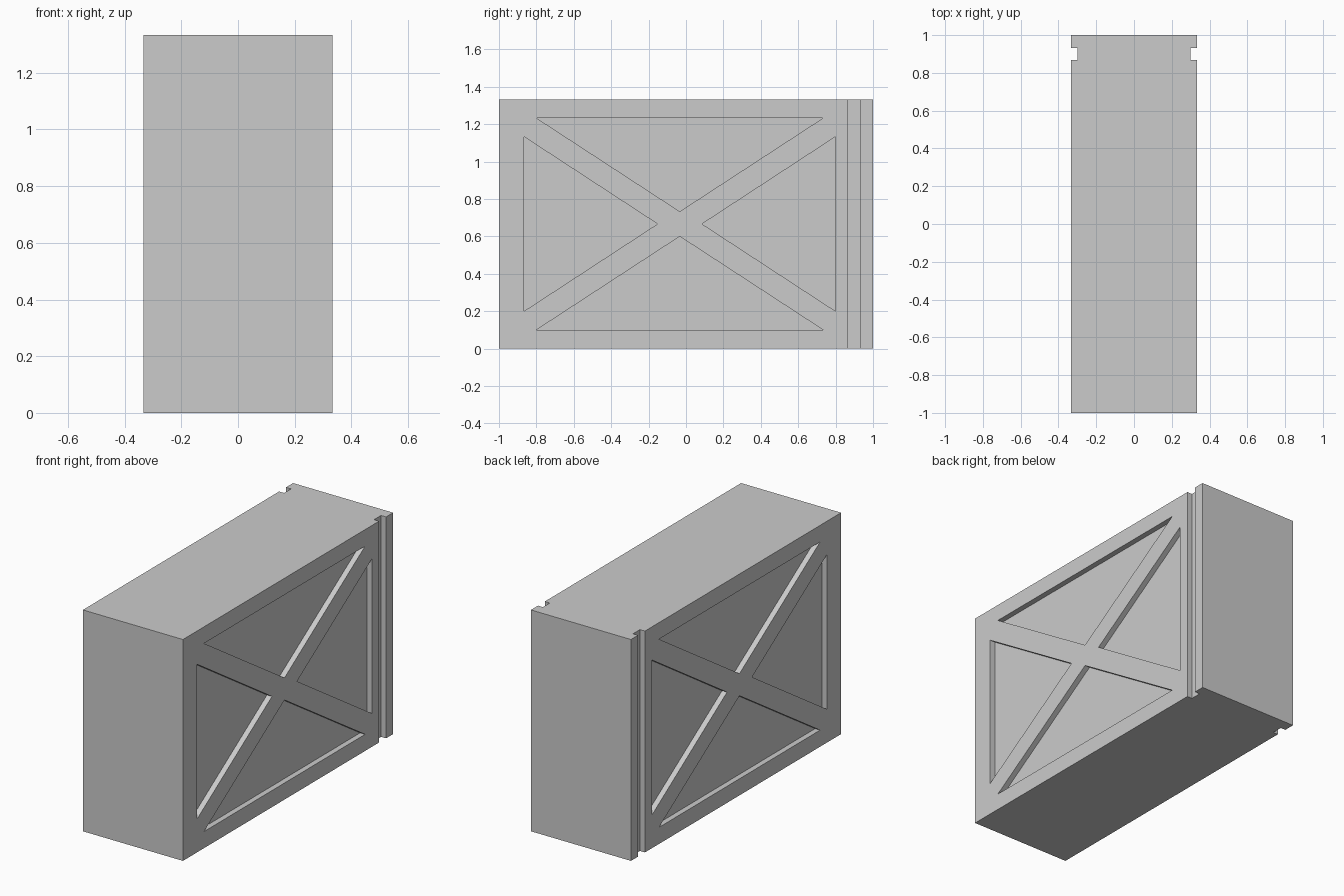
import bpy, bmesh
from mathutils import Vector

if "Cube" in bpy.data.objects:
    bpy.data.objects.remove(bpy.data.objects["Cube"])

W, H, D = 1 / 3, 4 / 3, 1 / 30      # half width, height, recess depth


def add_prism(bm, points, direction):
    """Extrude a flat outline along a direction into a closed solid."""
    face = bm.faces.new([bm.verts.new(p) for p in points])
    ext = bmesh.ops.extrude_face_region(bm, geom=[face], use_keep_orig=True)
    verts = [g for g in ext["geom"] if isinstance(g, bmesh.types.BMVert)]
    bmesh.ops.translate(bm, vec=Vector(direction), verts=verts)


def make_object(name, bm):
    bmesh.ops.recalc_face_normals(bm, faces=bm.faces)
    mesh = bpy.data.meshes.new(name)
    bm.to_mesh(mesh)
    bm.free()
    ob = bpy.data.objects.new(name, mesh)
    bpy.context.collection.objects.link(ob)
    return ob


# Block with a vertical groove near the back on each side
half = [(W, -1), (W, 0.867), (W - D, 0.867), (W - D, 0.933), (W, 0.933), (W, 1)]
outline = half + [(-x, y) for x, y in reversed(half)]
bm = bmesh.new()
add_prism(bm, [(x, y, 0) for x, y in outline], (0, 0, H))
crate = make_object("crate_body", bm)

# Triangular panel recesses that leave a cross brace on both sides
CY, CZ = -D, H / 2                  # centre of the cross
bm = bmesh.new()
for side in (-1, 1):
    for s in (-1, 1):
        upright = [(CY + s * 0.8333, CZ + 0.4667), (CY + s * 0.8333, CZ - 0.4667),
                   (CY + s * 0.119, CZ)]
        level = [(CY - 0.7667, CZ + s * 0.5667), (CY + 0.7667, CZ + s * 0.5667),
                 (CY, CZ + s * 0.0667)]
        for tri in (upright, level):
            add_prism(bm, [(side * (W - D), y, z) for y, z in tri],
                      (side * 0.1, 0, 0))
cutter = make_object("panel_cutter", bm)
cutter.hide_render = True

cut = crate.modifiers.new("panel_recesses", "BOOLEAN")
cut.operation = "DIFFERENCE"
cut.solver = "EXACT"
cut.object = cutter
bpy.context.view_layer.objects.active = crate
bpy.ops.object.modifier_apply(modifier=cut.name)
bpy.data.objects.remove(cutter)
